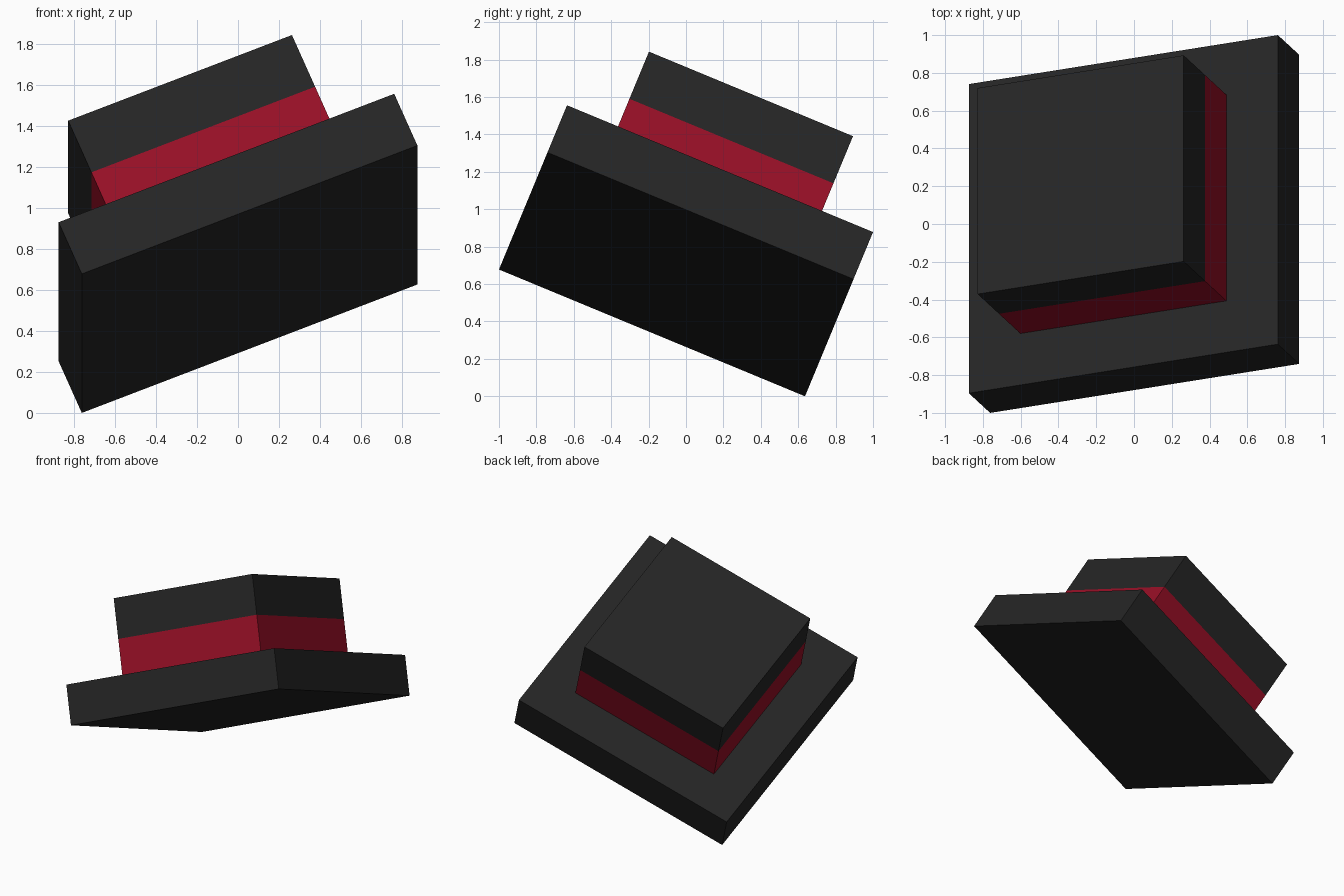
import bpy
import bmesh
import math
from mathutils import Matrix, Vector

if "Cube" in bpy.data.objects:
    bpy.data.objects.remove(bpy.data.objects["Cube"])

UNIT = 0.2952                      # layer height; brim is six units wide, crown four
TILT = math.radians(-22.5)
CENTRE = Vector((0, 0, 0.7778))    # middle of the brim

# tilted frame shared by every part
FRAME = (Matrix.Translation(CENTRE)
         @ Matrix.Rotation(TILT, 4, 'X')
         @ Matrix.Rotation(TILT, 4, 'Y'))


def material(name, colour):
    mat = bpy.data.materials.new(name)
    mat.diffuse_color = (*colour, 1)
    mat.use_nodes = True
    mat.node_tree.nodes["Principled BSDF"].inputs["Base Color"].default_value = mat.diffuse_color
    return mat


def layer(name, width, level, mat):
    """Square flat-shaded slab, one unit high, stacked along the tilted axis."""
    bm = bmesh.new()
    size = Matrix.Diagonal((width * UNIT, width * UNIT, UNIT, 1))
    place = Matrix.Translation((0, 0, level * UNIT))
    bmesh.ops.create_cube(bm, size=1, matrix=FRAME @ place @ size)
    mesh = bpy.data.meshes.new(name)
    bm.to_mesh(mesh)
    bm.free()
    mesh.materials.append(mat)
    obj = bpy.data.objects.new(name, mesh)
    bpy.context.collection.objects.link(obj)
    return obj


black = material("black felt", (0.0185, 0.0185, 0.0185))
red = material("red ribbon", (0.31, 0.0048, 0.0194))

# square top hat: brim, ribbon band, crown
layer("hat_brim", 6, 0, black)
layer("hat_band", 4, 1, red)
layer("hat_crown", 4, 2, black)
